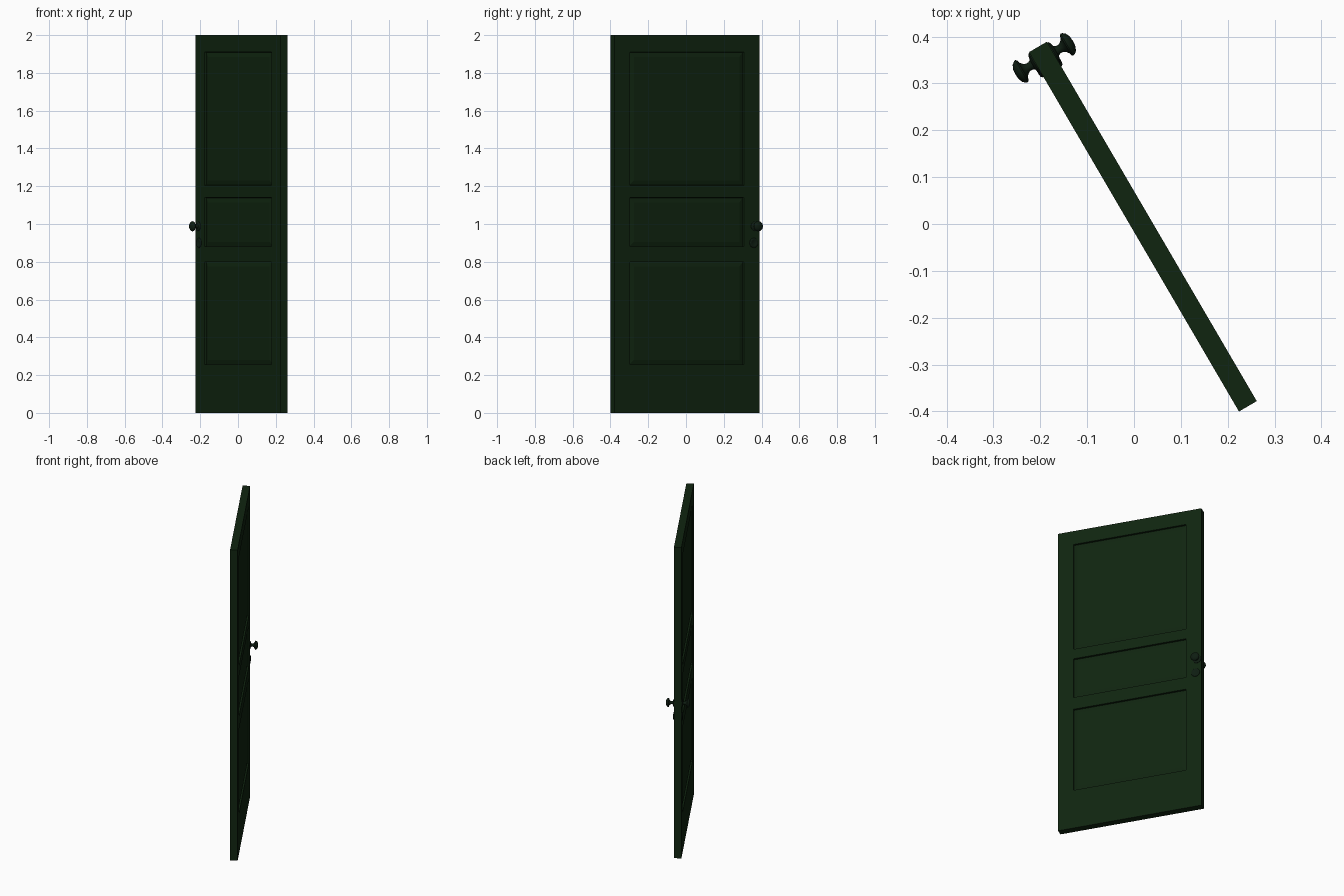
import bpy, bmesh, math
from mathutils import Matrix, Vector

if "Cube" in bpy.data.objects:
    bpy.data.objects.remove(bpy.data.objects["Cube"])

W, T, H = 0.888, 0.044, 2.0          # door width, thickness, height
PLACE = Matrix.Translation((0.243, -0.389, 0)) @ Matrix.Rotation(math.radians(120.3), 4, 'Z')


def material(name, rgb):
    m = bpy.data.materials.new(name)
    m.diffuse_color = (*rgb, 1)
    m.use_nodes = True
    m.node_tree.nodes["Principled BSDF"].inputs["Base Color"].default_value = m.diffuse_color
    return m


green = material("dark green paint", (0.005, 0.018, 0.005))
iron = material("blackened metal", (0.0045, 0.0125, 0.006))


def finish(bm, name, mat, smooth=False):
    bmesh.ops.recalc_face_normals(bm, faces=bm.faces)
    me = bpy.data.meshes.new(name)
    bm.to_mesh(me)
    bm.free()
    me.materials.append(mat)
    ob = bpy.data.objects.new(name, me)
    bpy.context.collection.objects.link(ob)
    ob.matrix_world = PLACE
    if smooth:
        bpy.ops.object.select_all(action='DESELECT')
        ob.select_set(True)
        bpy.context.view_layer.objects.active = ob
        bpy.ops.object.shade_smooth_by_angle(angle=math.radians(40))
    return ob


# door leaf: a gridded face on each side, three fielded panels sunk into each
xs = [0, 0.095, 0.793, W]
zs = [0, 0.255, 0.80, 0.88, 1.14, 1.205, 1.91, H]
bm = bmesh.new()
for side in (-1, 1):
    v = [[bm.verts.new((x, side * T / 2, z)) for z in zs] for x in xs]
    panels = []
    for i in range(3):
        for j in range(7):
            quad = [v[i][j], v[i + 1][j], v[i + 1][j + 1], v[i][j + 1]]
            f = bm.faces.new(quad if side < 0 else quad[::-1])
            if i == 1 and j % 2 == 1:
                panels.append(f)
    bm.normal_update()
    for f in panels:
        bmesh.ops.inset_individual(bm, faces=[f], thickness=0.002, depth=-0.011)
        bm.normal_update()
        bmesh.ops.inset_individual(bm, faces=[f], thickness=0.034, depth=0.006)
        bm.normal_update()
rim = [e for e in bm.edges if e.is_boundary]
bmesh.ops.bridge_loops(bm, edges=rim)
finish(bm, "door_leaf", green)


# turned hardware: profile of (radius, height above door face) spun about the door normal
def lathe(name, profile, x, z, side):
    bm = bmesh.new()
    vs = [bm.verts.new((x + r, side * (T / 2 + h), z)) for r, h in profile]
    es = [bm.edges.new(p) for p in zip(vs, vs[1:])]
    bmesh.ops.spin(bm, geom=vs + es, cent=(x, 0, z), axis=(0, 1, 0),
                   angle=math.tau, steps=32)
    bmesh.ops.remove_doubles(bm, verts=bm.verts, dist=1e-5)
    return finish(bm, name, iron, True)


knob = [(0.025, -0.002), (0.025, 0.002), (0.021, 0.005), (0.012, 0.007), (0.009, 0.012),
        (0.009, 0.018), (0.012, 0.024), (0.018, 0.029), (0.025, 0.031), (0.027, 0.034),
        (0.026, 0.038), (0.021, 0.044), (0.012, 0.048), (0, 0.049)]
plate = [(0.026, -0.002), (0.026, 0.002), (0.023, 0.005), (0.017, 0.006),
         (0.013, 0.004), (0, 0.004)]
for side, label in ((-1, "right"), (1, "left")):
    lathe("knob_" + label, knob, 0.861, 0.988, side)
    lathe("lock_plate_" + label, plate, 0.853, 0.90, side)
